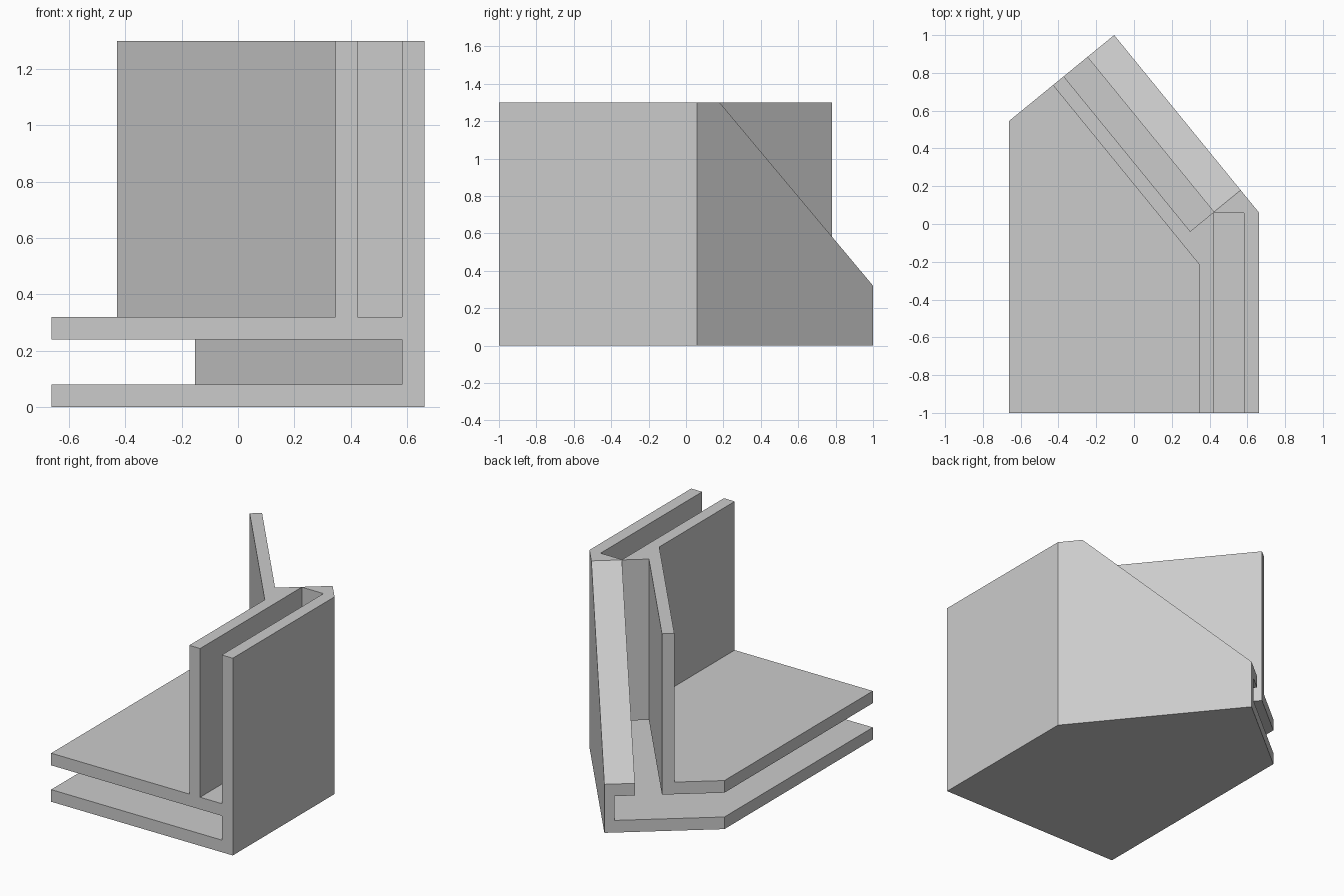
import bpy, bmesh
from mathutils import Vector

if "Cube" in bpy.data.objects:
    bpy.data.objects.remove(bpy.data.objects["Cube"])

# Single flat colour
grey = bpy.data.materials.new("light_grey")
grey.use_nodes = True
colour = (0.6, 0.6, 0.6, 1)
grey.diffuse_color = colour
grey.node_tree.nodes["Principled BSDF"].inputs["Base Color"].default_value = colour

# Directions of the angled wing: along it, and outward from it
corner, tip = Vector((0.662, 0.06)), Vector((-0.105, 1.0))
along = (tip - corner).normalized()
outward = Vector((along.y, -along.x))
END = tip.dot(along)
START = -0.218          # where the angled slot begins
FACE = tip.dot(outward)  # outer face of the wing
HEIGHT, DECK = 1.3, 0.32


def wing(s, n):
    """Plan point at distance s along the wing and n outward."""
    return along * s + outward * n


def prism(name, plan, bottom, tops):
    """Upright prism; tops is one height or a height per plan corner."""
    if not isinstance(tops, (list, tuple)):
        tops = [tops] * len(plan)
    if not isinstance(bottom, (list, tuple)):
        bottom = [bottom] * len(plan)
    bm = bmesh.new()
    low = [bm.verts.new((p[0], p[1], z)) for p, z in zip(plan, bottom)]
    high = [bm.verts.new((p[0], p[1], z)) for p, z in zip(plan, tops)]
    bm.faces.new(low)
    bm.faces.new(high)
    for i in range(len(plan)):
        j = (i + 1) % len(plan)
        bm.faces.new((low[i], low[j], high[j], high[i]))
    bmesh.ops.recalc_face_normals(bm, faces=bm.faces)
    mesh = bpy.data.meshes.new(name)
    bm.to_mesh(mesh)
    bm.free()
    mesh.materials.append(grey)
    obj = bpy.data.objects.new(name, mesh)
    bpy.context.collection.objects.link(obj)
    return obj


# Solid block with the five-sided plan
body = prism("corner_bracket",
             [(-0.662, -1), (0.662, -1), corner, tip, (-0.662, 0.545)], 0, HEIGHT)

inner = wing(0, 0.132)
bend = Vector((0.345, inner.y + (0.345 - inner.x) * along.y / along.x))
slot_in, slot_out = 0.206, 0.368
pane_corner = Vector((0.582, 0.06))
pane = pane_corner.dot(outward)
far = END + 0.3

cutters = [
    # Open space above the deck
    prism("deck_cutter", [(-2, -2), (0.345, -2), bend, wing(far, 0.132), (-2, 2)], DECK, 2),
    # Horizontal pane slot between the two plates
    prism("pane_slot_cutter", [(-2, -2), (0.582, -2), pane_corner, wing(far, pane), (-2, 2)],
          0.08, 0.24),
    # Straight upright slot
    prism("straight_slot_cutter", [(0.424, -2), (0.582, -2), (0.582, 0.059), (0.424, 0.059)],
          DECK, 2),
    # Angled upright slot, open down into the pane slot
    prism("angled_slot_cutter", [wing(START, slot_in), wing(far, slot_in),
                                 wing(far, slot_out), wing(START, slot_out)], 0.2, 2),
]

# Sloping top of the outer wing wall
slope = (DECK - HEIGHT) / (END - START)
z_far = HEIGHT + slope * (far - START)
cutters.append(prism("slope_cutter", [wing(START, slot_out - 0.05), wing(far, slot_out - 0.05),
                                      wing(far, FACE + 0.2), wing(START, FACE + 0.2)],
                     [HEIGHT, z_far, z_far, HEIGHT], 2))

# Carve the body, then drop the cutters
bpy.context.view_layer.objects.active = body
for cutter in cutters:
    mod = body.modifiers.new(cutter.name, "BOOLEAN")
    mod.operation = "DIFFERENCE"
    mod.solver = "EXACT"
    mod.object = cutter
    bpy.ops.object.modifier_apply(modifier=mod.name)
    bpy.data.objects.remove(cutter)
